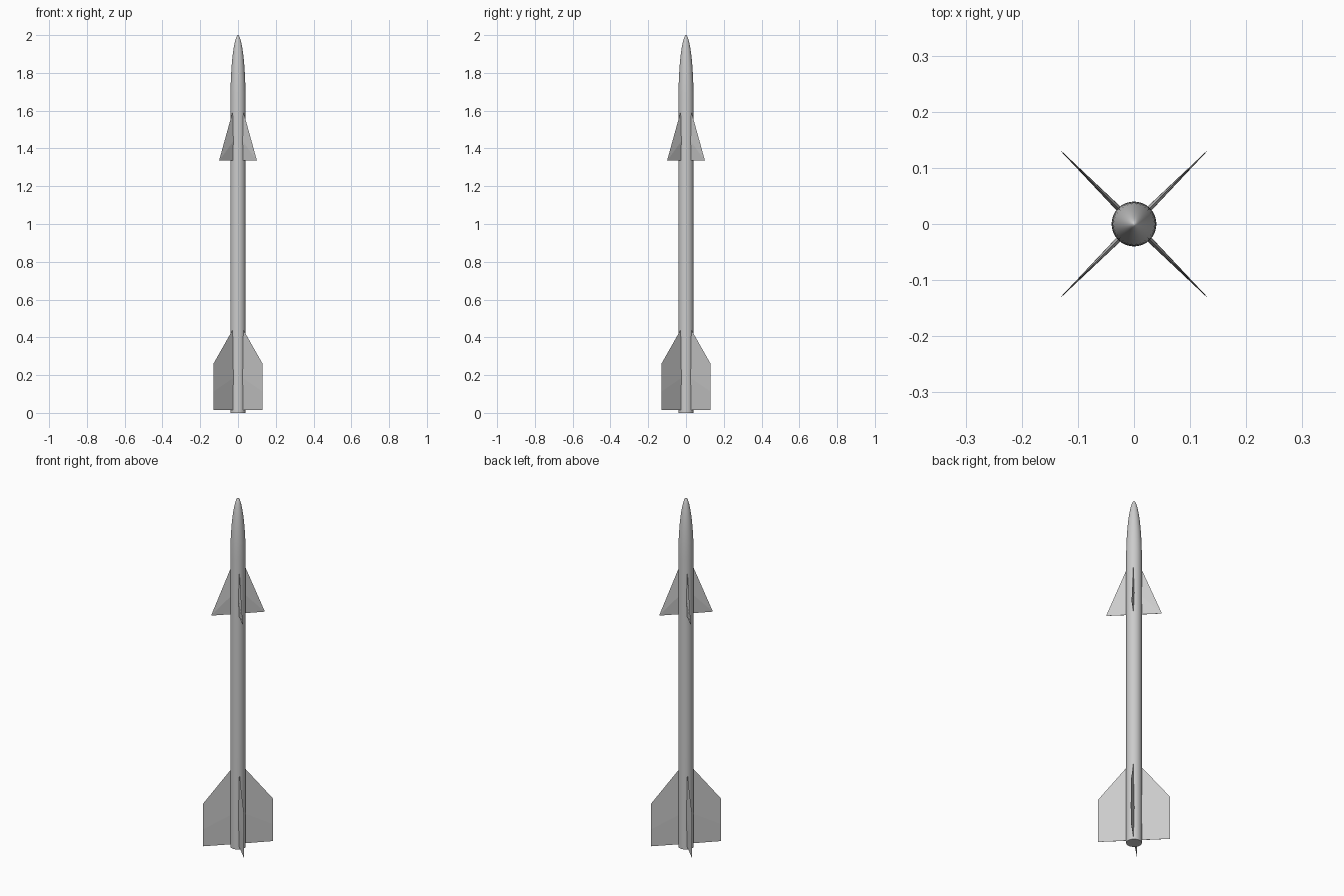
import bpy, bmesh, math
from mathutils import Matrix

if "Cube" in bpy.data.objects:
    bpy.data.objects.remove(bpy.data.objects["Cube"])

R = 0.04          # body radius
SIDES = 32


def make_object(name, bm):
    bmesh.ops.recalc_face_normals(bm, faces=bm.faces)
    me = bpy.data.meshes.new(name)
    bm.to_mesh(me)
    bm.free()
    ob = bpy.data.objects.new(name, me)
    bpy.context.collection.objects.link(ob)
    return ob


def lathe(name, profile):
    bm = bmesh.new()
    rings = []
    for r, z in profile:
        n = SIDES if r > 0 else 1
        rings.append([bm.verts.new((r * math.cos(2 * math.pi * i / SIDES),
                                    r * math.sin(2 * math.pi * i / SIDES), z)) for i in range(n)])
    for a, b in zip(rings, rings[1:]):
        for i in range(SIDES):
            j = (i + 1) % SIDES
            if len(b) == 1:
                bm.faces.new((a[i], a[j], b[0]))
            else:
                bm.faces.new((a[i], a[j], b[j], b[i]))
    bm.faces.new(rings[0][::-1])
    ob = make_object(name, bm)
    bpy.context.view_layer.objects.active = ob
    ob.select_set(True)
    bpy.ops.object.shade_smooth_by_angle(angle=math.radians(35))
    ob.select_set(False)
    return ob


def fin(name, angle, root, tip, thick):
    """Thin diamond-section blade; root and tip are (radius, lower z, upper z, thickness scale)."""
    bm = bmesh.new()
    sections = []
    for r, z0, z1, k in (root, tip):
        mid = z0 + 0.4 * (z1 - z0)
        t = thick * k / 2
        sections.append([bm.verts.new(p) for p in
                         ((r, 0, z1), (r, t, mid), (r, 0.2 * t, z0), (r, -0.2 * t, z0), (r, -t, mid))])
    a, b = sections
    for i in range(5):
        j = (i + 1) % 5
        bm.faces.new((a[i], a[j], b[j], b[i]))
    bm.faces.new(a[::-1])
    bm.faces.new(b)
    bm.transform(Matrix.Rotation(angle, 4, 'Z'))
    return make_object(name, bm)


# Body tube with rounded ogive nose
profile = [(R, 0.0), (R, 1.66)]
for i in range(1, 16):
    a = math.pi / 2 * i / 16
    profile.append((R * math.cos(a) ** 1.1, 1.66 + 0.34 * math.sin(a)))
profile.append((0, 2.0))
lathe("body", profile)

# Four forward fins and four tail fins on the diagonals
for i in range(4):
    ang = math.radians(45 + 90 * i)
    fin(f"forward_fin_{i + 1}", ang, (0.036, 1.335, 1.605, 1), (0.140, 1.335, 1.340, 0.2), 0.010)
    fin(f"tail_fin_{i + 1}", ang, (0.036, 0.015, 0.445, 1), (0.184, 0.015, 0.26, 0.1), 0.010)
